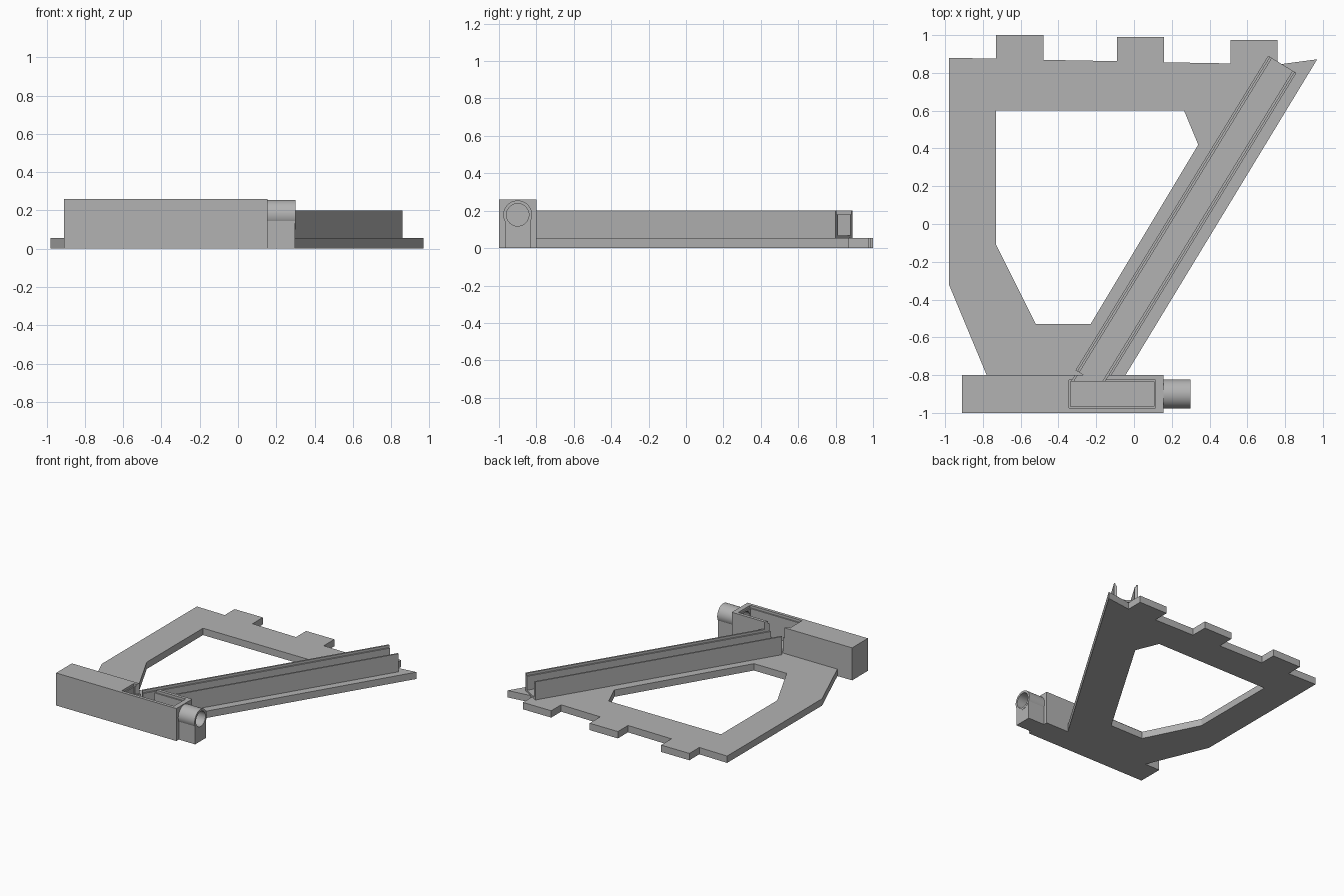
import bpy, bmesh, math
from mathutils import Vector, Matrix

cube = bpy.data.objects.get("Cube")
if cube:
    bpy.data.objects.remove(cube, do_unlink=True)

grey = bpy.data.materials.new("plain grey")
grey.use_nodes = True
grey.diffuse_color = (0.45, 0.45, 0.45, 1)
grey.node_tree.nodes["Principled BSDF"].inputs["Base Color"].default_value = grey.diffuse_color


def make(name, bm):
    bmesh.ops.recalc_face_normals(bm, faces=bm.faces)
    mesh = bpy.data.meshes.new(name)
    bm.to_mesh(mesh)
    bm.free()
    mesh.materials.append(grey)
    obj = bpy.data.objects.new(name, mesh)
    bpy.context.collection.objects.link(obj)
    return obj


def prism(name, outline, z0, z1):
    bm = bmesh.new()
    face = bm.faces.new([bm.verts.new((p[0], p[1], z0)) for p in outline])
    up = bmesh.ops.extrude_face_region(bm, geom=[face])["geom"]
    bmesh.ops.translate(bm, vec=(0, 0, z1 - z0),
                        verts=[v for v in up if isinstance(v, bmesh.types.BMVert)])
    return make(name, bm)


def box(name, x0, x1, y0, y1, z0, z1):
    return prism(name, [(x0, y0), (x1, y0), (x1, y1), (x0, y1)], z0, z1)


def rod(name, x0, x1, radius):
    bm = bmesh.new()
    bmesh.ops.create_cone(bm, cap_ends=True, segments=48, radius1=radius,
                          radius2=radius, depth=x1 - x0)
    turn = Matrix.Rotation(math.pi / 2, 4, "Y")
    bm.transform(Matrix.Translation(((x0 + x1) / 2, -0.9, 0.178)) @ turn)
    return make(name, bm)


def cut(obj, cutters):
    bpy.context.view_layer.objects.active = obj
    for cutter in cutters:
        mod = obj.modifiers.new("cut", "BOOLEAN")
        mod.operation = "DIFFERENCE"
        mod.solver = "EXACT"
        mod.object = cutter
        bpy.ops.object.modifier_apply(modifier=mod.name)


# Diagonal channel outline, measured along and across its length
start, end = Vector((-0.235, -0.82)), Vector((0.785, 0.845))
along = (end - start).normalized()
across = Vector((along.y, -along.x))


def strip(name, half, extra, z0, z1):
    a, b = start - along * extra, end + along * extra
    side = across * half
    return prism(name, [a - side, a + side, b + side, b - side], z0, z1)


# Flat base plate with tabs along the back edge
edge = [(-0.98, 0.88)]
for x, base, top in ((-0.73, 0.875, 1.0), (-0.09, 0.862, 0.99), (0.51, 0.85, 0.975)):
    edge += [(x, base), (x, top), (x + 0.25, top), (x + 0.25, base - 0.006)]
edge += [(0.97, 0.872), (-0.045, -0.8), (-0.78, -0.8), (-0.98, -0.32)]
plate = prism("base_plate", edge, 0, 0.055)
window = prism("window_cutter", [(-0.73, 0.6), (0.265, 0.6), (0.34, 0.42), (-0.23, -0.53),
                                 (-0.52, -0.53), (-0.73, -0.11)], -0.1, 0.2)
cut(plate, [window])

# Front block, diagonal channel and tube
block = box("front_block", -0.91, 0.155, -1, -0.8, 0, 0.26)
channel = strip("diagonal_channel", 0.0875, 0, 0.05, 0.2)
tube = rod("tube", 0.15, 0.3, 0.077)
support = box("tube_support", 0.15, 0.299, -0.969, -0.831, 0, 0.16)

# Stepped hollows shared by the block and channel
hollows = [
    strip("channel_cutter", 0.064, 0.07, 0.068, 0.4),
    strip("channel_rim_cutter", 0.075, 0.06, 0.18, 0.4),
    box("pocket_cutter", -0.335, 0.105, -0.965, -0.835, 0.06, 0.4),
    box("pocket_rim_cutter", -0.345, 0.115, -0.975, -0.825, 0.24, 0.4),
]
bore = rod("bore_cutter", 0.09, 0.4, 0.06)
cut(block, hollows + [bore])
cut(channel, hollows)
cut(tube, [bore])
cut(support, [bore])

# Smooth the round parts and discard the cutters
for obj in (tube, support, block):
    bpy.ops.object.select_all(action="DESELECT")
    obj.select_set(True)
    bpy.context.view_layer.objects.active = obj
    bpy.ops.object.shade_smooth_by_angle(angle=math.radians(30))
for cutter in hollows + [bore, window]:
    bpy.data.objects.remove(cutter, do_unlink=True)
